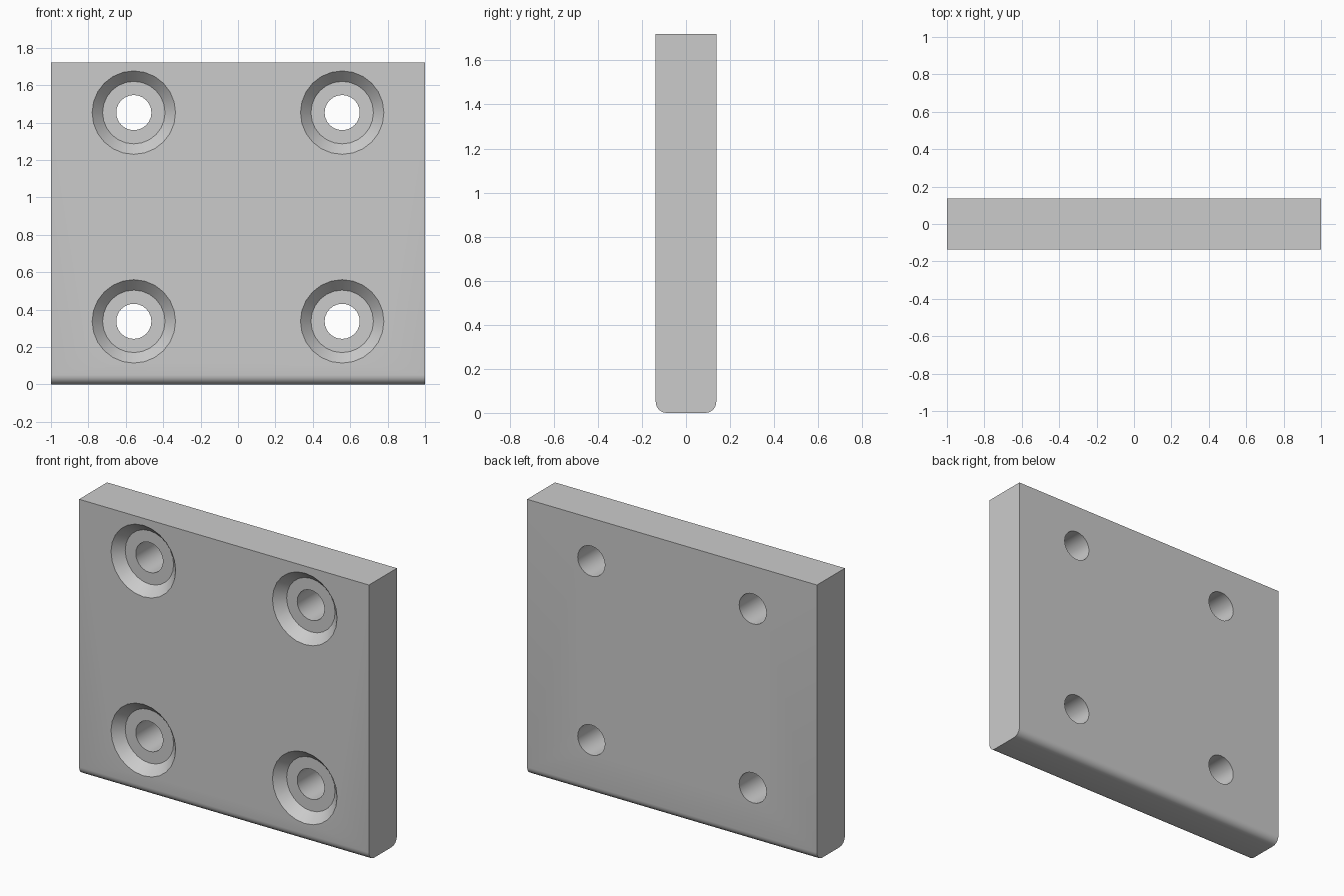
import bpy, bmesh, math
from mathutils import Vector

cube = bpy.data.objects.get("Cube")
if cube:
    bpy.data.objects.remove(cube, do_unlink=True)

WIDTH, DEPTH, HEIGHT = 2.0, 0.275, 1.72
HALF = DEPTH / 2

grey = bpy.data.materials.new("plain grey")
grey.use_nodes = True
colour = (0.6, 0.6, 0.6, 1)
grey.diffuse_color = colour
grey.node_tree.nodes["Principled BSDF"].inputs["Base Color"].default_value = colour


def make_object(name, bm):
    bmesh.ops.recalc_face_normals(bm, faces=bm.faces)
    mesh = bpy.data.meshes.new(name)
    bm.to_mesh(mesh)
    bm.free()
    mesh.materials.append(grey)
    obj = bpy.data.objects.new(name, mesh)
    bpy.context.collection.objects.link(obj)
    return obj


def lathe(bm, x, z, profile, sides):
    """Solid of revolution along y from (radius, y) pairs."""
    rings = []
    for r, y in profile:
        ring = []
        for i in range(sides):
            a = math.tau * i / sides
            ring.append(bm.verts.new((x + r * math.cos(a), y, z + r * math.sin(a))))
        rings.append(ring)
    for lower, upper in zip(rings, rings[1:]):
        for i in range(sides):
            j = (i + 1) % sides
            bm.faces.new((lower[i], lower[j], upper[j], upper[i]))
    bm.faces.new(rings[0])
    bm.faces.new(rings[-1])


# Plate with its two long bottom edges rounded
bm = bmesh.new()
bmesh.ops.create_cube(bm, size=1)
for v in bm.verts:
    v.co = Vector((v.co.x * WIDTH, v.co.y * DEPTH, (v.co.z + 0.5) * HEIGHT))
bottom = [e for e in bm.edges if all(v.co.z < 0.01 for v in e.verts)
          and abs(e.verts[0].co.x - e.verts[1].co.x) > 1]
bmesh.ops.bevel(bm, geom=bottom, offset=0.05, segments=6, profile=0.5, affect='EDGES')
plate = make_object("mounting_plate", bm)

# Countersunk recess and through hole at each corner
bm = bmesh.new()
floor = -HALF + 0.06
recess = [(0.243, -HALF - 0.02), (0.223, -HALF), (0.167, floor),
          (0.094, floor), (0.094, HALF + 0.05)]
for x in (-0.557, 0.557):
    for z in (0.337, 1.453):
        lathe(bm, x, z, recess, 24)
cutter = make_object("screw_hole_cutter", bm)
cutter.hide_render = True

# Cut the holes, then drop the cutter
cut = plate.modifiers.new("screw holes", 'BOOLEAN')
cut.operation = 'DIFFERENCE'
cut.solver = 'EXACT'
cut.object = cutter
bpy.context.view_layer.objects.active = plate
plate.select_set(True)
cutter.select_set(False)
bpy.ops.object.modifier_apply(modifier=cut.name)
bpy.data.objects.remove(cutter, do_unlink=True)

bpy.ops.object.shade_smooth_by_angle(angle=math.radians(30))
